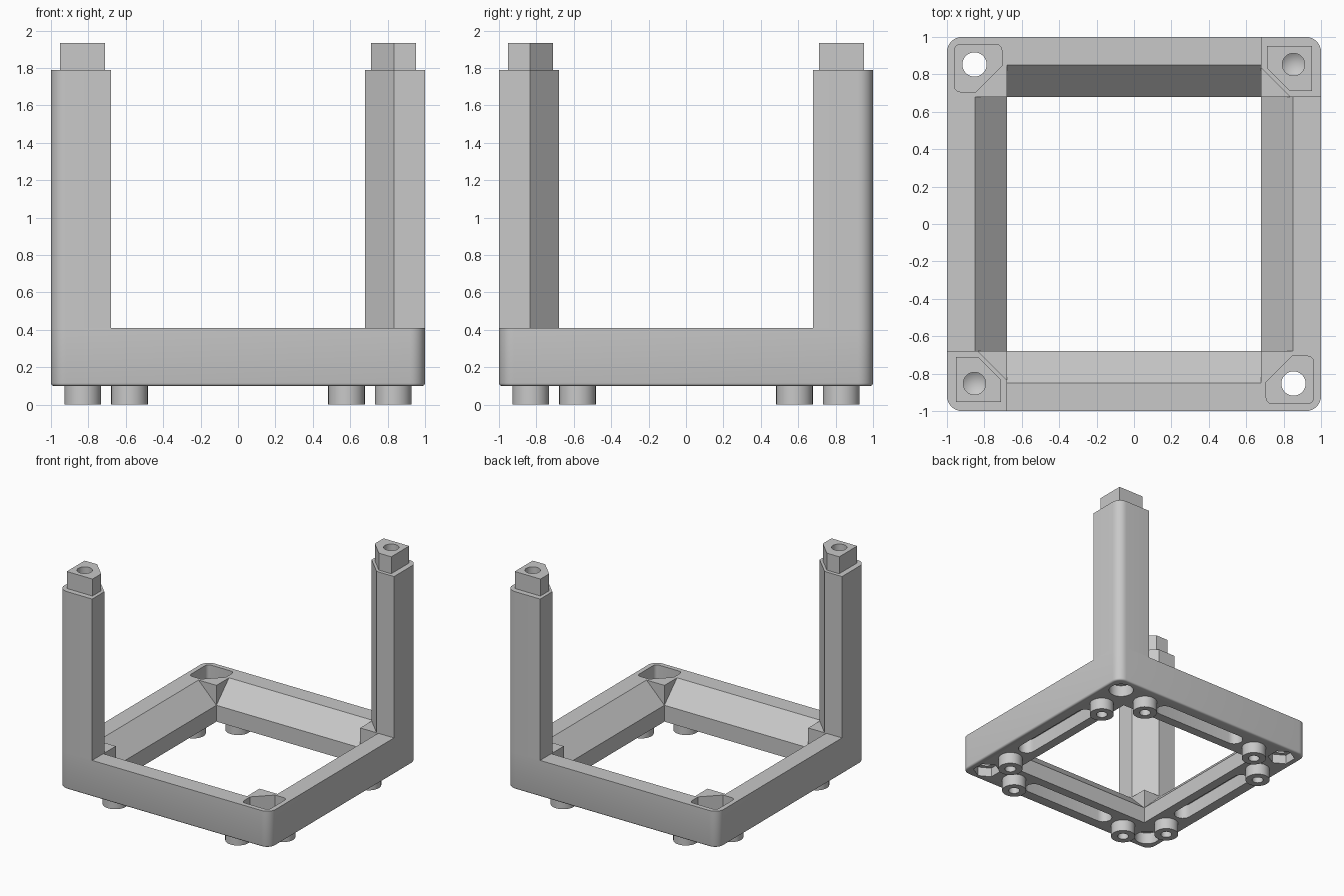
import bpy, bmesh, math
from mathutils import Matrix

cube = bpy.data.objects.get("Cube")
if cube:
    bpy.data.objects.remove(cube, do_unlink=True)

GREY = (0.58, 0.58, 0.58, 1.0)
mat = bpy.data.materials.new("light grey plastic")
mat.use_nodes = True
mat.diffuse_color = GREY
mat.node_tree.nodes["Principled BSDF"].inputs["Base Color"].default_value = GREY

BASE_Z, TOP_Z, POST_Z, PEG_Z = 0.10, 0.41, 1.79, 1.935
INNER, HOLE, FOOT_A, FOOT_B = 0.68, 0.853, 0.58, 0.83


def arc(cx, cy, r, a0, a1, n=8):
    return [(cx + r * math.cos(math.radians(a0 + (a1 - a0) * i / n)),
             cy + r * math.sin(math.radians(a0 + (a1 - a0) * i / n))) for i in range(n + 1)]


def prism(name, pts, z0, z1, turn=0, fillet=0.0):
    """Extrude an xy outline from z0 to z1, turned about the z axis."""
    bm = bmesh.new()
    face = bm.faces.new([bm.verts.new((x, y, z0)) for x, y in pts])
    out = bmesh.ops.extrude_face_region(bm, geom=[face])
    for v in out["geom"]:
        if isinstance(v, bmesh.types.BMVert):
            v.co.z = z1
    bmesh.ops.recalc_face_normals(bm, faces=bm.faces)
    if fillet:
        rim = [e for e in bm.edges if all(abs(v.co.z - z0) < 1e-5 for v in e.verts)]
        bmesh.ops.bevel(bm, geom=rim, offset=fillet, segments=3, profile=0.5, affect='EDGES')
    return finish(name, bm, Matrix.Rotation(math.radians(turn), 4, 'Z'))


def finish(name, bm, matrix):
    bmesh.ops.transform(bm, matrix=matrix, verts=bm.verts)
    mesh = bpy.data.meshes.new(name)
    bm.to_mesh(mesh)
    bm.free()
    mesh.materials.append(mat)
    obj = bpy.data.objects.new(name, mesh)
    bpy.context.collection.objects.link(obj)
    return obj


def disc(x, y, r, n=32):
    return [(x + r * math.cos(2 * math.pi * i / n), y + r * math.sin(2 * math.pi * i / n))
            for i in range(n)]


def cut(obj, cutter, keep=False):
    cutter.hide_render = True
    mod = obj.modifiers.new("cut", 'BOOLEAN')
    mod.operation, mod.solver, mod.object = 'DIFFERENCE', 'EXACT', cutter
    bpy.context.view_layer.objects.active = obj
    bpy.ops.object.modifier_apply(modifier=mod.name)
    if not keep:
        bpy.data.objects.remove(cutter, do_unlink=True)


def wedge(turn):
    """Triangular bar that slopes the inner top edge of one frame side."""
    bm = bmesh.new()
    tri = [(0.60, 0.16), (0.60, 0.51), (0.95, 0.51)]
    ends = [[bm.verts.new((x, y, z)) for y, z in tri] for x in (-INNER, INNER)]
    bm.faces.new(ends[0])
    bm.faces.new(ends[1])
    for i in range(3):
        j = (i + 1) % 3
        bm.faces.new((ends[0][i], ends[0][j], ends[1][j], ends[1][i]))
    bmesh.ops.recalc_face_normals(bm, faces=bm.faces)
    return finish("wedge_cutter", bm, Matrix.Rotation(math.radians(turn), 4, 'Z'))


# Square base frame with rounded corners
outline = []
for a, (sx, sy) in enumerate([(1, 1), (-1, 1), (-1, -1), (1, -1)]):
    outline += arc(0.92 * sx, 0.92 * sy, 0.08, 90 * a, 90 * a + 90)
base = prism("base_frame", outline, BASE_Z, TOP_Z, fillet=0.015)
cut(base, prism("opening_cutter", [(-INNER, -INNER), (INNER, -INNER), (INNER, INNER), (-INNER, INNER)],
                0.0, 0.6))

# Sloped inner edges and blind slots underneath, one per side
slot = arc(0.37, FOOT_B, 0.07, -90, 90, 10) + arc(-0.37, FOOT_B, 0.07, 90, 270, 10)
for turn in (0, 90, 180, 270):
    cut(base, wedge(turn))
    cut(base, prism("slot_cutter", slot, 0.0, 0.22, turn))

# Peg outline with a clipped inner corner; the pocket is slightly larger
peg = [(0.835, 0.71), (0.953, 0.71), (0.953, 0.953), (0.71, 0.953), (0.71, 0.835)]
pocket = ([(0.845, 0.707), (0.93, 0.707)] + arc(0.93, 0.737, 0.03, -90, 0, 4)
          + arc(0.93, 0.93, 0.03, 0, 90, 4) + arc(0.737, 0.93, 0.03, 90, 180, 4)
          + [(0.707, 0.845)])

# Sockets with bolt holes in two opposite corners
for turn in (90, 270):
    cut(base, prism("pocket_cutter", pocket, 0.26, 0.6, turn))
    cut(base, prism("bolt_cutter", disc(HOLE, HOLE, 0.065), 0.0, 0.6, turn))
    cut(base, prism("nut_cutter", disc(HOLE, HOLE, 0.11, 6), 0.0, 0.18, turn))

# Posts with drilled pegs in the other two corners
post_outline = ([(0.835, INNER), (1.0, INNER)] + arc(0.92, 0.92, 0.08, 0, 90)
                + [(INNER, 1.0), (INNER, 0.835)])
parts = [base]
for turn, side in ((0, "back_left"), (180, "front_right")):
    cut(base, prism("recess_cutter", disc(HOLE, HOLE, 0.10), 0.0, 0.2, turn))
    post = prism(side + "_post", post_outline, TOP_Z, POST_Z, turn)
    tip = prism(side + "_peg", peg, POST_Z, PEG_Z, turn)
    bm = bmesh.new()
    shaft = disc(HOLE, HOLE, 0.06)
    low = [bm.verts.new((x, y, 1.66)) for x, y in shaft]
    high = [bm.verts.new((x, y, 2.0)) for x, y in shaft]
    point = bm.verts.new((HOLE, HOLE, 1.62))
    bm.faces.new(high)
    for i in range(len(low)):
        j = (i + 1) % len(low)
        bm.faces.new((low[i], low[j], high[j], high[i]))
        bm.faces.new((point, low[j], low[i]))
    bmesh.ops.recalc_face_normals(bm, faces=bm.faces)
    drill = finish("drill_cutter", bm, Matrix.Rotation(math.radians(turn), 4, 'Z'))
    cut(post, drill, keep=True)
    cut(tip, drill)
    parts += [post, tip]

# Eight round feet with holes, two beside each corner
for corner in range(4):
    for n, (x, y) in enumerate([(FOOT_A, FOOT_B), (FOOT_B, FOOT_A)]):
        foot = prism(f"foot_{corner * 2 + n + 1}", disc(x, y, 0.098), 0.0, BASE_Z, corner * 90)
        cut(foot, prism("foot_hole_cutter", disc(x, y, 0.045, 20), -0.1, 0.2, corner * 90))
        parts.append(foot)

# Smooth round walls, keep edges crisp
bpy.ops.object.select_all(action='DESELECT')
for obj in parts:
    obj.select_set(True)
bpy.context.view_layer.objects.active = base
bpy.ops.object.shade_smooth_by_angle(angle=math.radians(32))
